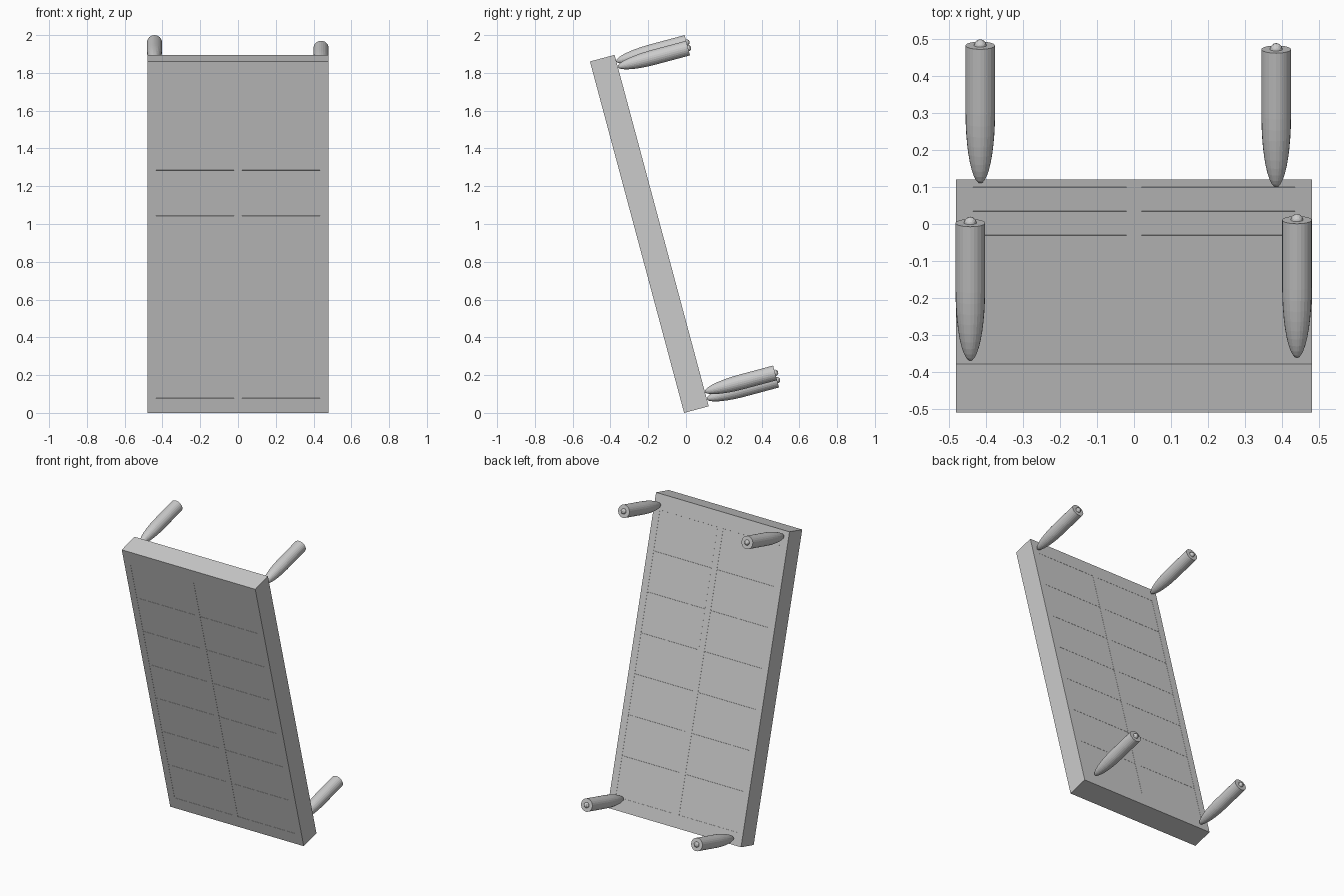
import bpy, bmesh, math
from mathutils import Matrix, Vector

if "Cube" in bpy.data.objects:
    bpy.data.objects.remove(bpy.data.objects["Cube"], do_unlink=True)

WIDTH, THICK, LENGTH = 0.96, 0.135, 1.926
LEG_RADIUS, LEG_LENGTH, NOSE = 0.04, 0.385, 0.2
SIDES = 24

grey = bpy.data.materials.new("plain_grey")
grey.use_nodes = True
colour = (0.6, 0.6, 0.6, 1)
grey.diffuse_color = colour
grey.node_tree.nodes["Principled BSDF"].inputs["Base Color"].default_value = colour

# Everything is modelled upright, then leaned back by this transform
lean = Matrix.Translation((0, -0.01, 0)) @ Matrix.Rotation(math.radians(15), 4, 'X')


def finish(name, bm, place):
    bmesh.ops.recalc_face_normals(bm, faces=bm.faces)
    mesh = bpy.data.meshes.new(name)
    bm.to_mesh(mesh)
    bm.free()
    mesh.materials.append(grey)
    obj = bpy.data.objects.new(name, mesh)
    obj.matrix_world = place
    bpy.context.collection.objects.link(obj)
    return obj


# Slab, scored into two columns of panels on both broad faces
bm = bmesh.new()
box = Matrix.Translation((0, THICK / 2, LENGTH / 2)) @ Matrix.Diagonal((WIDTH, THICK, LENGTH, 1))
bmesh.ops.create_cube(bm, size=1, matrix=box)
cuts = [((x, 0, 0), (1, 0, 0)) for x in (-0.435, -0.02, 0.02, 0.435)]
cuts += [((0, 0, 0.08 + 0.25 * i), (0, 0, 1)) for i in range(8)]
for point, normal in cuts:
    bmesh.ops.bisect_plane(bm, geom=bm.verts[:] + bm.edges[:] + bm.faces[:],
                           plane_co=point, plane_no=normal)
bm.normal_update()
panels = []
for face in bm.faces:
    c = face.calc_center_median()
    if abs(face.normal.y) > 0.9 and 0.02 < abs(c.x) < 0.435 and 0.08 < c.z < 1.83:
        panels.append(face)
bmesh.ops.inset_individual(bm, faces=panels, thickness=0.0006, depth=-0.0006)
finish("slab", bm, lean)


# Bullet-shaped leg with a small round foot, standing off the back of the slab
def leg(name, x, height):
    bm = bmesh.new()
    steps = 10
    profile = []
    for i in range(steps + 1):
        a = math.pi / 2 * i / steps
        profile.append((LEG_RADIUS * math.sin(a), NOSE * (1 - math.cos(a))))
    profile += [(LEG_RADIUS, LEG_LENGTH), (0, LEG_LENGTH)]
    verts = [bm.verts.new((r, y, 0)) for r, y in profile]
    edges = [bm.edges.new(pair) for pair in zip(verts, verts[1:])]
    bmesh.ops.spin(bm, geom=verts + edges, cent=(0, 0, 0), axis=(0, 1, 0),
                   angle=math.tau, steps=SIDES)
    bmesh.ops.remove_doubles(bm, verts=bm.verts, dist=0.0001)
    place = lean @ Matrix.Translation((x, THICK, height))
    finish(name, bm, place)

    bm = bmesh.new()
    bmesh.ops.create_uvsphere(bm, u_segments=12, v_segments=8, radius=0.017,
                              matrix=Matrix.Translation((0, LEG_LENGTH, 0)))
    finish(name + "_foot", bm, place)


leg("upper_right_leg", -0.442, 1.891)
leg("upper_left_leg", 0.44, 1.86)
leg("lower_right_leg", -0.415, 0.04)
leg("lower_left_leg", 0.384, 0.08)
